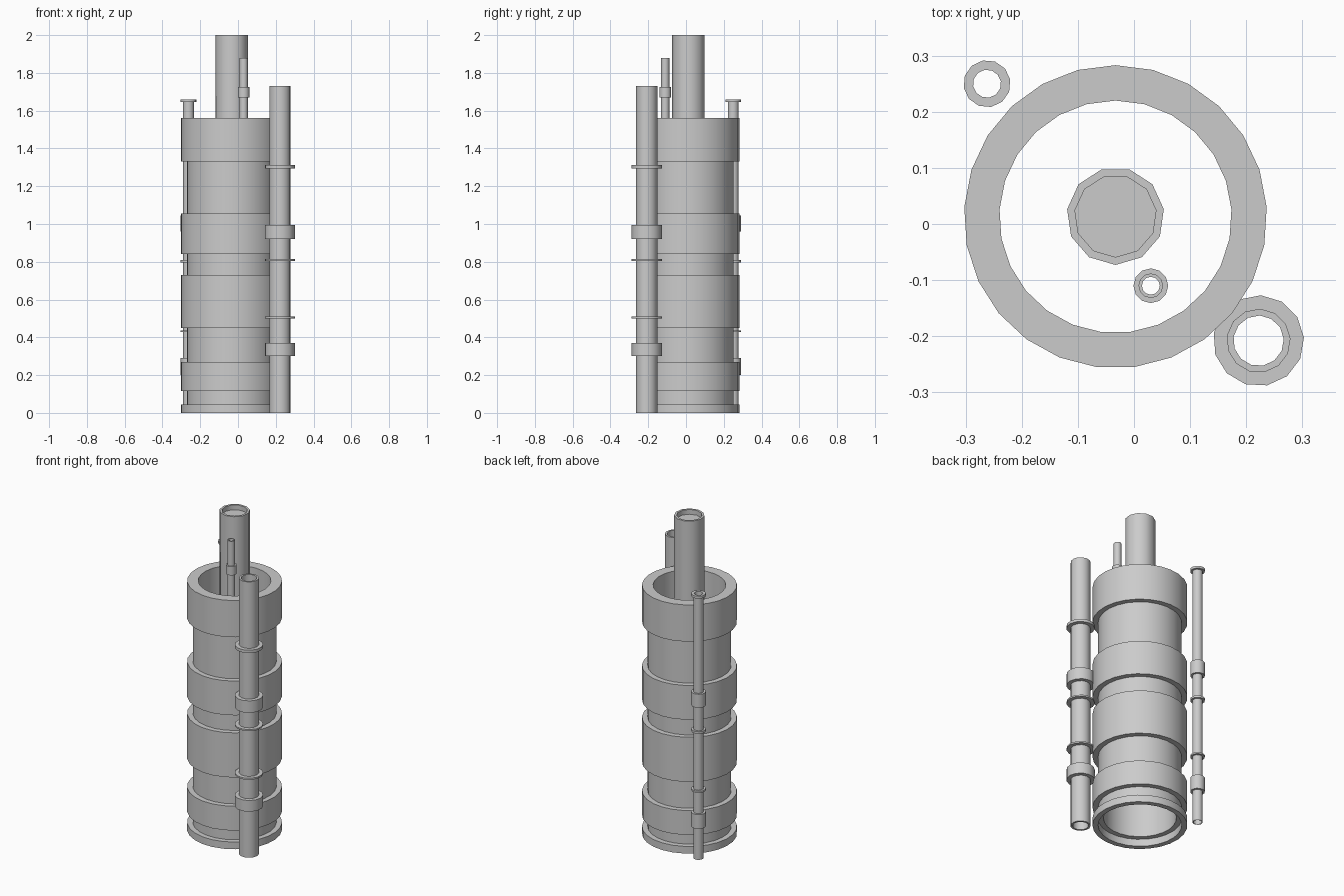
import bpy, bmesh
from math import cos, sin, tau, radians

if "Cube" in bpy.data.objects:
    bpy.data.objects.remove(bpy.data.objects["Cube"])


def lathe(name, center, profile, sides, start_deg):
    """Revolve a closed (radius, z) profile around a vertical axis."""
    bm = bmesh.new()
    rings = []
    for i in range(sides):
        a = radians(start_deg) + tau * i / sides
        rings.append([bm.verts.new((center[0] + r * cos(a), center[1] + r * sin(a), z))
                      for r, z in profile])
    n = len(profile)
    for i in range(sides):
        a, b = rings[i], rings[(i + 1) % sides]
        for j in range(n):
            k = (j + 1) % n
            if profile[j][0] == 0 and profile[k][0] == 0:
                continue
            bm.faces.new((a[j], b[j], b[k], a[k]))
    bmesh.ops.remove_doubles(bm, verts=bm.verts, dist=1e-5)
    bmesh.ops.recalc_face_normals(bm, faces=bm.faces)
    mesh = bpy.data.meshes.new(name)
    bm.to_mesh(mesh)
    bm.free()
    ob = bpy.data.objects.new(name, mesh)
    bpy.context.collection.objects.link(ob)
    bpy.ops.object.select_all(action='DESELECT')
    ob.select_set(True)
    bpy.context.view_layer.objects.active = ob
    bpy.ops.object.shade_smooth_by_angle(angle=radians(40))
    return ob


def banded(r, r_band, z0, z1, bands):
    """Outer wall of a pipe, bottom to top, with raised bands (low z, high z)."""
    pts = [(r, z0)]
    for lo, hi in bands:
        pts += [(r, lo), (r_band, lo), (r_band, hi), (r, hi)]
    pts.append((r, z1))
    # drop repeats where a band sits at either end
    if bands[0][0] == z0:
        pts = pts[2:]
    if bands[-1][1] == z1:
        pts = pts[:-2]
    return pts


def pipe(name, center, r, r_band, r_in, z0, z1, bands, sides, start):
    wall = banded(r, r_band, z0, z1, bands)
    return lathe(name, center, wall + [(r_in, z1), (r_in, z0)], sides, start)


# Wide banded casing, with a wider mouth at the foot
casing = banded(0.238, 0.27, 0, 1.56,
                [(0, 0.045), (0.117, 0.27), (0.45, 0.73), (0.84, 1.055), (1.33, 1.56)])
lathe("main_casing", (-0.033, 0.013),
      casing + [(0.207, 1.56), (0.207, 0.045), (0.238, 0.045), (0.238, 0)], 25, 90)

# Central pipe with a sunken cap
lathe("center_pipe", (-0.033, 0.014),
      [(0, 1.97), (0.073, 1.97), (0.073, 2.0), (0.087, 2.0), (0.087, 0.3), (0, 0.3)], 11, -90)

# Thin pipe inside the casing
pipe("inner_thin_pipe", (0.03, -0.11), 0.022, 0.031, 0.016, 0.3, 1.88,
     [(1.67, 1.725)], 12, 0)

# Thick outer pipe with flanges and couplings
pipe("thick_side_pipe", (0.222, -0.208), 0.057, 0.081, 0.045, 0, 1.73,
     [(0.3, 0.37), (0.5, 0.51), (0.805, 0.815), (0.92, 0.995), (1.295, 1.313)], 13, 4)

# Thin outer pipe with flanges and couplings
pipe("thin_side_pipe", (-0.262, 0.25), 0.029, 0.042, 0.025, 0, 1.66,
     [(0.2, 0.29), (0.427, 0.437), (0.797, 0.81), (0.96, 1.045), (1.645, 1.66)], 12, 10)
